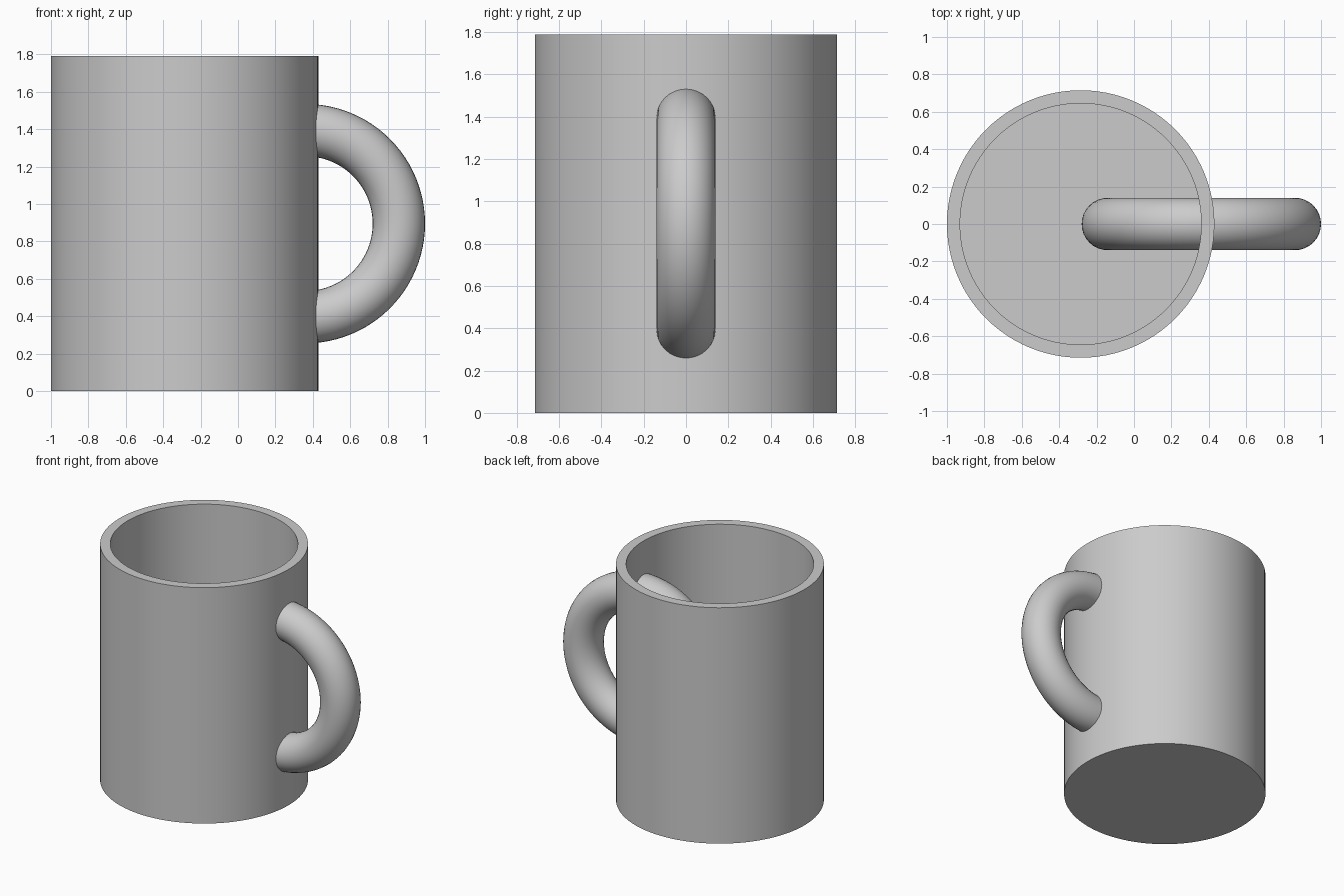
import bpy
import bmesh
import math
from mathutils import Matrix, Vector

if "Cube" in bpy.data.objects:
    bpy.data.objects.remove(bpy.data.objects["Cube"], do_unlink=True)

RADIUS, HEIGHT, WALL = 0.715, 1.79, 0.07
BODY_X = RADIUS - 1
RING, TUBE = 0.5, 0.14

# Single grey glaze
grey = bpy.data.materials.new("light_grey")
grey.use_nodes = True
colour = (0.6, 0.6, 0.6, 1)
grey.diffuse_color = colour
grey.node_tree.nodes["Principled BSDF"].inputs["Base Color"].default_value = colour


def finish(obj, name):
    obj.name = name
    obj.data.materials.append(grey)
    bpy.ops.object.select_all(action="DESELECT")
    obj.select_set(True)
    bpy.context.view_layer.objects.active = obj
    bpy.ops.object.shade_smooth_by_angle(angle=math.radians(35))


# Mug body: lathed profile with floor, rim and hollow inside
inner = RADIUS - WALL
profile = [(0, 0), (RADIUS, 0), (RADIUS, HEIGHT), (inner, HEIGHT), (inner, WALL), (0, WALL)]
bm = bmesh.new()
verts = [bm.verts.new((r, 0, z)) for r, z in profile]
edges = [bm.edges.new(pair) for pair in zip(verts, verts[1:])]
bmesh.ops.spin(bm, geom=verts + edges, cent=(0, 0, 0), axis=(0, 0, 1),
               angle=math.tau, steps=96)
bmesh.ops.remove_doubles(bm, verts=bm.verts, dist=0.0001)
bmesh.ops.recalc_face_normals(bm, faces=bm.faces)
mesh = bpy.data.meshes.new("mug_body")
bm.to_mesh(mesh)
bm.free()
body = bpy.data.objects.new("mug_body", mesh)
bpy.context.collection.objects.link(body)
body.location.x = BODY_X
finish(body, "mug_body")

# Handle: upright ring passing through the wall
bpy.ops.mesh.primitive_torus_add(
    major_radius=RING, minor_radius=TUBE, major_segments=96, minor_segments=32,
    location=(1 - RING - TUBE, 0, HEIGHT / 2), rotation=(math.pi / 2, 0, 0))
finish(bpy.context.object, "handle")
